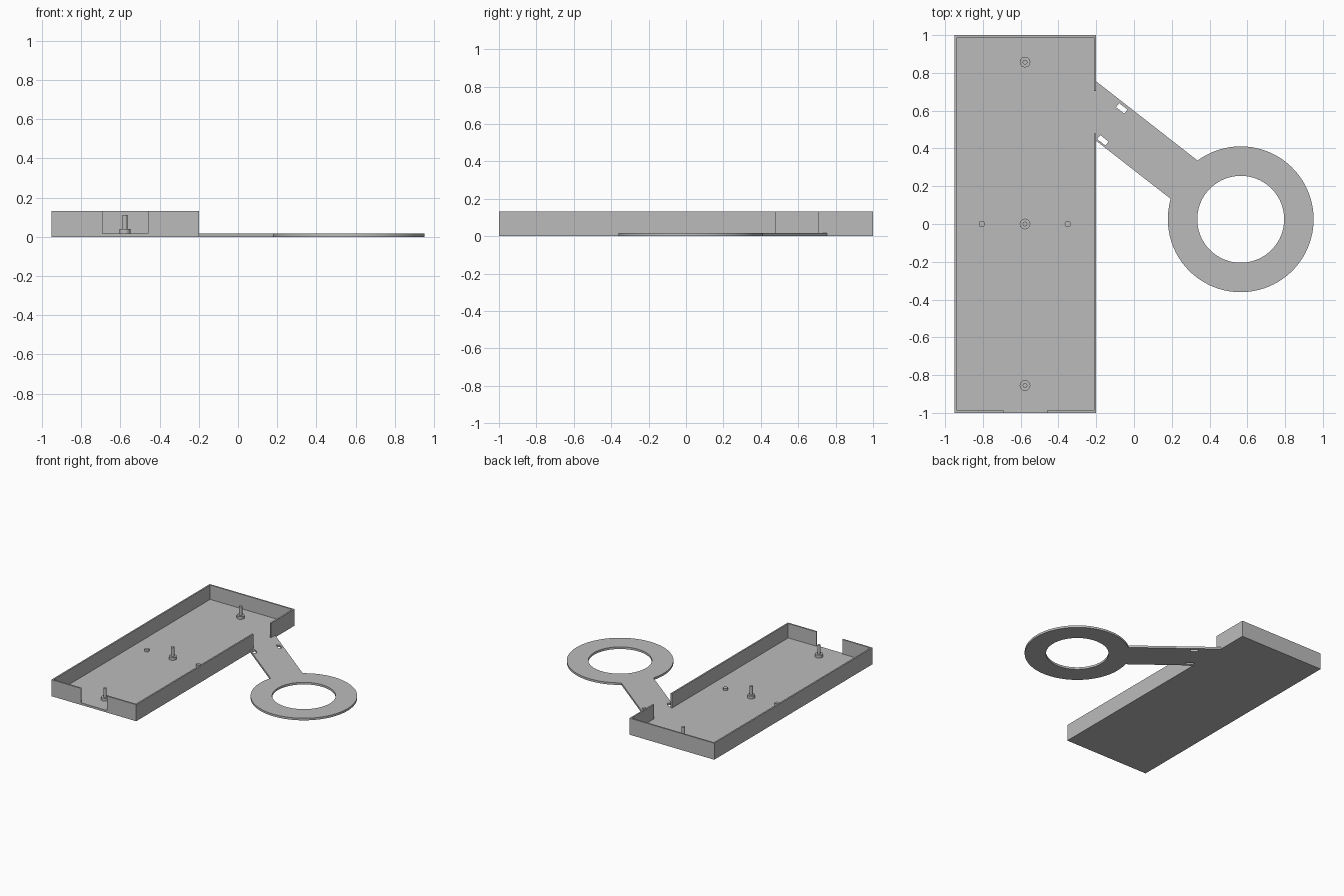
import bpy
import math

cube = bpy.data.objects.get("Cube")
if cube:
    bpy.data.objects.remove(cube, do_unlink=True)

grey = bpy.data.materials.new("light grey")
grey.use_nodes = True
grey.diffuse_color = (0.5, 0.5, 0.5, 1)
grey.node_tree.nodes["Principled BSDF"].inputs["Base Color"].default_value = (0.5, 0.5, 0.5, 1)

LEFT, RIGHT, END = -0.95, -0.2, 1.0
FLOOR, TOP, WALL = 0.017, 0.132, 0.012


def plate(name, outlines, z0, z1):
    """Extrude flat outlines; inner outlines become holes."""
    curve = bpy.data.curves.new(name, "CURVE")
    curve.dimensions = "2D"
    curve.fill_mode = "BOTH"
    curve.extrude = (z1 - z0) / 2
    for points in outlines:
        spline = curve.splines.new("POLY")
        spline.points.add(len(points) - 1)
        for p, (x, y) in zip(spline.points, points):
            p.co = (x, y, 0, 1)
        spline.use_cyclic_u = True
    obj = bpy.data.objects.new(name, curve)
    bpy.context.collection.objects.link(obj)
    obj.location.z = (z0 + z1) / 2
    bpy.ops.object.select_all(action="DESELECT")
    obj.select_set(True)
    bpy.context.view_layer.objects.active = obj
    bpy.ops.object.convert(target="MESH")
    obj = bpy.context.object
    obj.data.materials.clear()
    obj.data.materials.append(grey)
    bpy.ops.object.shade_smooth_by_angle(angle=math.radians(30))
    return obj


def arc(cx, cy, r, a0, a1, n):
    return [(cx + r * math.cos(a0 + (a1 - a0) * i / n),
             cy + r * math.sin(a0 + (a1 - a0) * i / n)) for i in range(n + 1)]


def circle(cx, cy, r, n):
    return arc(cx, cy, r, 0, math.tau, n)[:-1]


def slot(cx, cy, length, width, angle):
    c, s = math.cos(angle), math.sin(angle)
    corners = [(-1, -1), (1, -1), (1, 1), (-1, 1)]
    return [(cx + u * length / 2 * c - v * width / 2 * s,
             cy + u * length / 2 * s + v * width / 2 * c) for u, v in corners]


# Tray floor
plate("tray_floor", [[(LEFT, -END), (RIGHT, -END), (RIGHT, END), (LEFT, END)]], 0, FLOOR)

# Tray walls, split by an opening in the front and one on the arm side
il, ir, ie = LEFT + WALL, RIGHT - WALL, END - WALL
gap_l, gap_r, gap_low, gap_high = -0.69, -0.46, 0.48, 0.705
plate("long_wall", [[(gap_l, -END), (LEFT, -END), (LEFT, END), (RIGHT, END), (RIGHT, gap_high),
                     (ir, gap_high), (ir, ie), (il, ie), (il, -ie), (gap_l, -ie)]], FLOOR, TOP)
plate("corner_wall", [[(gap_r, -END), (RIGHT, -END), (RIGHT, gap_low),
                       (ir, gap_low), (ir, -ie), (gap_r, -ie)]], FLOOR, TOP)

# Slanted arm and ring in one plate, with the ring hole and two tie slots
cx, cy, outer, inner = 0.565, 0.025, 0.386, 0.23
low = math.atan2(0.135 - cy, 0.188 - cx) - math.tau
high = math.atan2(0.338 - cy, 0.335 - cx) - math.tau
ring = arc(cx, cy, outer, low, high + math.tau, 80)
if low > 0 or low < -math.tau:
    low %= math.tau
slant = math.atan2(-0.417, 0.535)
plate("arm_and_ring", [[(RIGHT, 0.755), (RIGHT, 0.44)] + ring,
                       circle(cx, cy, inner, 80),
                       slot(-0.065, 0.612, 0.056, 0.027, slant),
                       slot(-0.165, 0.443, 0.056, 0.027, slant)], 0, FLOOR)

# Mounting posts: wide collar with a thin pin
for label, y in (("front", -0.855), ("middle", 0), ("back", 0.857)):
    plate(label + "_post_collar", [circle(-0.577, y, 0.028, 32)], FLOOR, 0.04)
    plate(label + "_post_pin", [circle(-0.577, y, 0.0125, 24)], 0.04, 0.11)

# Short side pegs
for label, x in (("right", -0.805), ("left", -0.35)):
    plate(label + "_peg", [circle(x, 0, 0.017, 24)], FLOOR, 0.035)
